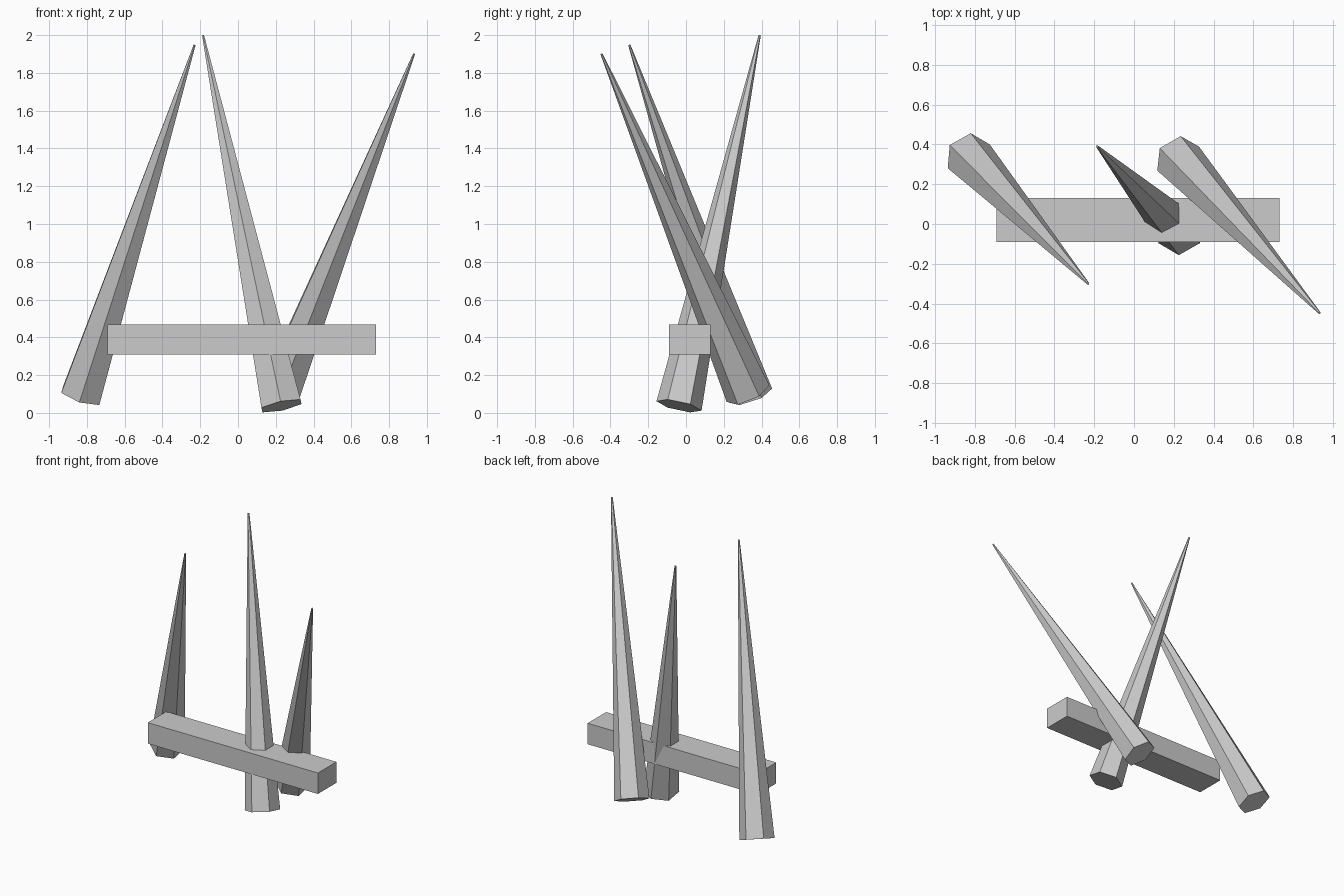
import bpy, bmesh
from math import pi, cos, sin
from mathutils import Vector

if "Cube" in bpy.data.objects:
    bpy.data.objects.remove(bpy.data.objects["Cube"])


def make_object(name, bm):
    bmesh.ops.recalc_face_normals(bm, faces=bm.faces)
    mesh = bpy.data.meshes.new(name)
    bm.to_mesh(mesh)
    bm.free()
    obj = bpy.data.objects.new(name, mesh)
    bpy.context.collection.objects.link(obj)
    return obj


def spike(name, base, tip, corner, r_base=0.122, r_tip=0.006, sides=6):
    """Tapered prism from base to tip, one edge turned towards 'corner'."""
    base, tip = Vector(base), Vector(tip)
    axis = (tip - base).normalized()
    v = axis.cross(Vector(corner)).normalized()
    u = v.cross(axis)
    bm = bmesh.new()
    rings = []
    for centre, r in ((base, r_base), (tip, r_tip)):
        angles = [2 * pi * i / sides for i in range(sides)]
        rings.append([bm.verts.new(centre + r * (cos(a) * u + sin(a) * v)) for a in angles])
    for i in range(sides):
        j = (i + 1) % sides
        bm.faces.new((rings[0][i], rings[0][j], rings[1][j], rings[1][i]))
    bm.faces.new(rings[0][::-1])
    bm.faces.new(rings[1])
    return make_object(name, bm)


def box(name, low, high):
    low, high = Vector(low), Vector(high)
    bm = bmesh.new()
    bmesh.ops.create_cube(bm, size=1)
    bmesh.ops.scale(bm, vec=high - low, verts=bm.verts)
    bmesh.ops.translate(bm, vec=(low + high) / 2, verts=bm.verts)
    return make_object(name, bm)


# Three leaning sharpened stakes
spike("left_stake", (-0.83, 0.34, 0.092), (-0.23, -0.30, 1.947), (0.01, 0.115, 0.037))
spike("right_stake", (0.222, 0.328, 0.103), (0.932, -0.447, 1.90), (0.0125, 0.112, 0.0435))
spike("middle_stake", (0.23, -0.037, 0.037), (-0.185, 0.39, 1.999), (-0.005, -0.118, 0.025))

# Horizontal beam holding them together
box("cross_beam", (-0.69, -0.09, 0.31), (0.73, 0.13, 0.468))
